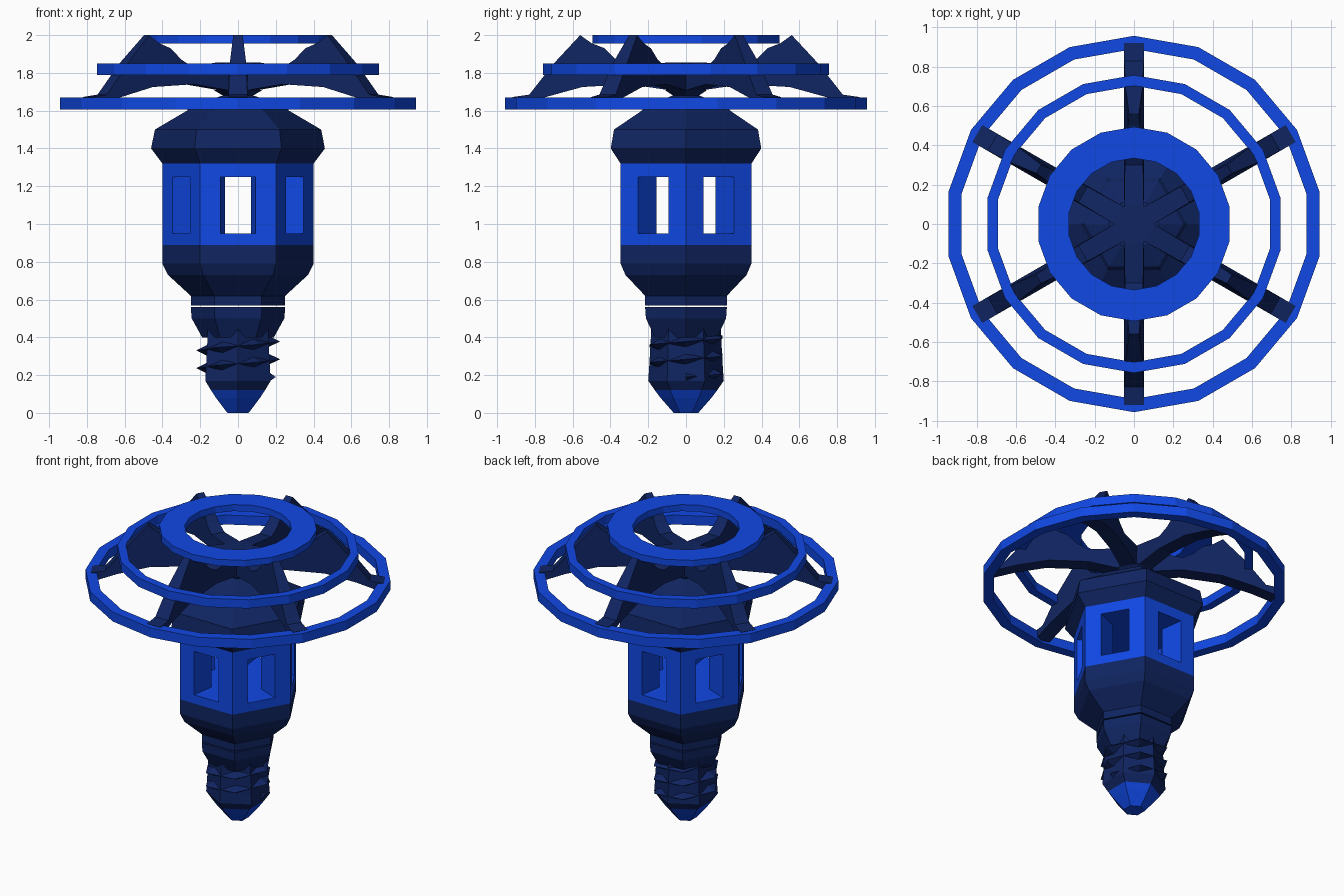
import bpy, bmesh
from math import sin, cos, pi, radians
from mathutils import Vector, Matrix

if "Cube" in bpy.data.objects:
    bpy.data.objects.remove(bpy.data.objects["Cube"])


def material(name, rgb):
    m = bpy.data.materials.new(name)
    m.diffuse_color = (*rgb, 1)
    m.use_nodes = True
    m.node_tree.nodes["Principled BSDF"].inputs["Base Color"].default_value = m.diffuse_color
    return m


BLUE = material("bright_blue", (0.005, 0.065, 0.78))
NAVY = material("navy", (0.005, 0.018, 0.12))


def finish(name, bm, mat):
    bmesh.ops.remove_doubles(bm, verts=bm.verts, dist=1e-5)
    bmesh.ops.recalc_face_normals(bm, faces=bm.faces)
    me = bpy.data.meshes.new(name)
    bm.to_mesh(me)
    bm.free()
    me.materials.append(mat)
    ob = bpy.data.objects.new(name, me)
    bpy.context.collection.objects.link(ob)
    return ob


def lathe(name, profile, n, mat, closed=False, turn=0.0):
    """Revolve (radius, z) or (radius, z, twist) points in n flat steps."""
    bm = bmesh.new()
    rows = []
    for p in profile:
        tw = radians(turn + (p[2] if len(p) > 2 else 0))
        rows.append([bm.verts.new((p[0] * cos(tw + 2 * pi * i / n),
                                   p[0] * sin(tw + 2 * pi * i / n), p[1])) for i in range(n)])
    pairs = list(zip(rows, rows[1:])) + ([(rows[-1], rows[0])] if closed else [])
    for a, b in pairs:
        for i in range(n):
            j = (i + 1) % n
            bm.faces.new((a[i], a[j], b[j], b[i]))
    if not closed:
        bm.faces.new(rows[0][::-1])
        bm.faces.new(rows[-1])
    return finish(name, bm, mat)


# Screw base: pointed contact, core, helical thread, flared collar
lathe("contact_tip", [(.065, 0), (.135, .08), (.165, .12)], 6, BLUE, turn=30)
lathe("screw_core", [(.165, .12), (.2, .17), (.195, .24), (.185, .42), (.19, .5)], 6, NAVY, turn=30)
lathe("screw_collar", [(.19, .4), (.245, .5), (.25, .56)], 6, NAVY)

bm = bmesh.new()
prev = None
steps = 15
for k in range(steps + 1):
    a, z = k * pi / 3, .19 + .235 * k / steps
    r = .2 if k in (0, steps) else .222
    tri = [bm.verts.new((rr * cos(a), rr * sin(a), z + dz))
           for rr, dz in ((.15, -.035), (r, 0), (.15, .035))]
    if prev:
        for i in range(3):
            j = (i + 1) % 3
            bm.faces.new((prev[i], prev[j], tri[j], tri[i]))
    else:
        bm.faces.new(tri)
    prev = tri
bm.faces.new(prev[::-1])
finish("screw_thread", bm, NAVY)

# Lower cup and roof of the lantern
lathe("lower_cup", [(.25, .568), (.25, .62), (.37, .73), (.4, .79), (.4, .89)], 6, NAVY)
lathe("lantern_roof", [(.4, 1.32), (.46, 1.4), (.44, 1.5), (.27, 1.6), (.25, 1.625),
                       (.08, 1.68), (.13, 1.71)], 6, NAVY)

# Hexagonal lantern body with six windows opening into a cavity
R, RI, WO, WI = .4, .22, .0925, .07
Z0, ZA, ZB, Z1 = .89, .95, 1.25, 1.32
bm = bmesh.new()


def quad(*pts):
    bm.faces.new([bm.verts.new(p) for p in pts])


def panel(p, q, lo, hi):
    quad((*p, lo), (*q, lo), (*q, hi), (*p, hi))


for i in range(6):
    m = radians(30 + 60 * i)

    def at(d, t):
        return (d * cos(m) - t * sin(m), d * sin(m) + t * cos(m))
    o, n = R * cos(pi / 6), RI * cos(pi / 6)
    A, B, C, D = at(o, -R / 2), at(o, R / 2), at(n, -RI / 2), at(n, RI / 2)
    wa, wb, ia, ib = at(o, -WO), at(o, WO), at(n, -WI), at(n, WI)
    for p, q in ((A, wa), (wb, B)):
        panel(p, q, Z0, ZA)
        panel(p, q, ZA, ZB)
        panel(p, q, ZB, Z1)
    panel(wa, wb, Z0, ZA)
    panel(wa, wb, ZB, Z1)
    for p, q in ((wa, ia), (ib, wb), (C, ia), (ib, D)):
        panel(p, q, ZA, ZB)
    for z in (ZA, ZB):
        quad((*wa, z), (*wb, z), (*ib, z), (*ia, z))
        bm.faces.new([bm.verts.new(p) for p in ((*C, z), (*ia, z), (*ib, z), (*D, z), (0, 0, z))])
    for z in (Z0, Z1):
        bm.faces.new([bm.verts.new(p) for p in ((*A, z), (*wa, z), (*wb, z), (*B, z), (0, 0, z))])
finish("lantern_body", bm, BLUE)

# Three 18-sided shade rings
for name, ro, ri, lo, hi in (("outer_ring", .957, .89, 1.605, 1.67),
                             ("middle_ring", .757, .703, 1.79, 1.85),
                             ("top_ring", .494, .335, 1.955, 2.0)):
    lathe(name, [(ri, lo), (ro, lo), (ro, hi), (ri, hi)], 18, BLUE, closed=True, turn=10)

# Six curved ribs carrying the rings, narrowing toward the top
RIB = [(0, 1.69), (.1, 1.71), (.3, 1.74), (.55, 1.725), (.75, 1.67), (.9, 1.615),
       (.92, 1.672), (.83, 1.685), (.7, 1.85), (.56, 2.0), (.5, 1.957), (.43, 1.93),
       (.37, 1.87), (.3, 1.83), (.1, 1.855), (0, 1.855)]
for k in range(6):
    bm = bmesh.new()
    rot = Matrix.Rotation(radians(30 + 60 * k), 3, 'Z')
    sides = []
    for s in (-1, 1):
        sides.append([bm.verts.new(rot @ Vector((
            r, s * (.05 - .025 * max(0, z - 1.8) / .2 * (r > .2)), z))) for r, z in RIB])
    a, b = sides
    bm.faces.new(a)
    bm.faces.new(b[::-1])
    for i in range(len(RIB)):
        j = (i + 1) % len(RIB)
        bm.faces.new((a[i], a[j], b[j], b[i]))
    finish(f"shade_rib_{k + 1}", bm, NAVY)
